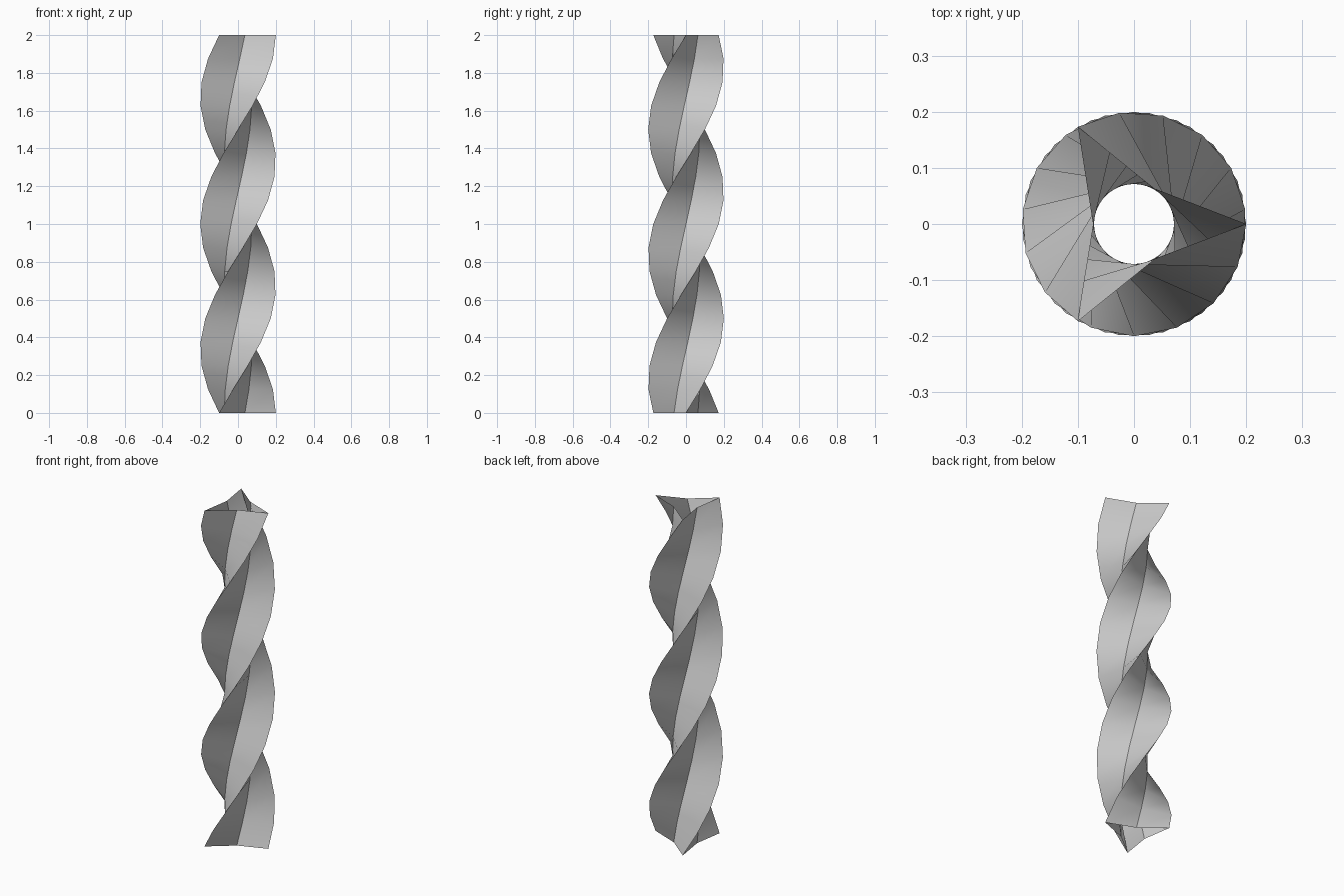
import bpy, bmesh
from math import cos, sin, radians

if "Cube" in bpy.data.objects:
    bpy.data.objects.remove(bpy.data.objects["Cube"])

HEIGHT, STEPS, TWIST = 2.0, 16, 360.0
R_OUT, R_IN, SIDES = 0.2, 0.073, 6

# Twisted open tube: three-pointed profile swept up one full turn
bm = bmesh.new()
rings = []
for k in range(STEPS + 1):
    t = k / STEPS
    ring = []
    for i in range(SIDES):
        a = radians(60 * i + TWIST * t)
        r = R_IN if i % 2 else R_OUT
        ring.append(bm.verts.new((r * cos(a), r * sin(a), HEIGHT * t)))
    rings.append(ring)

# Side walls, ends left open
for lo, hi in zip(rings, rings[1:]):
    for i in range(SIDES):
        j = (i + 1) % SIDES
        bm.faces.new((lo[i], lo[j], hi[j], hi[i]))

mesh = bpy.data.meshes.new("twisted_column")
bm.to_mesh(mesh)
bm.free()
column = bpy.data.objects.new("twisted_column", mesh)
bpy.context.collection.objects.link(column)

# Smooth walls with sharp spiral ridges
bpy.context.view_layer.objects.active = column
column.select_set(True)
bpy.ops.object.shade_smooth_by_angle(angle=radians(35))
